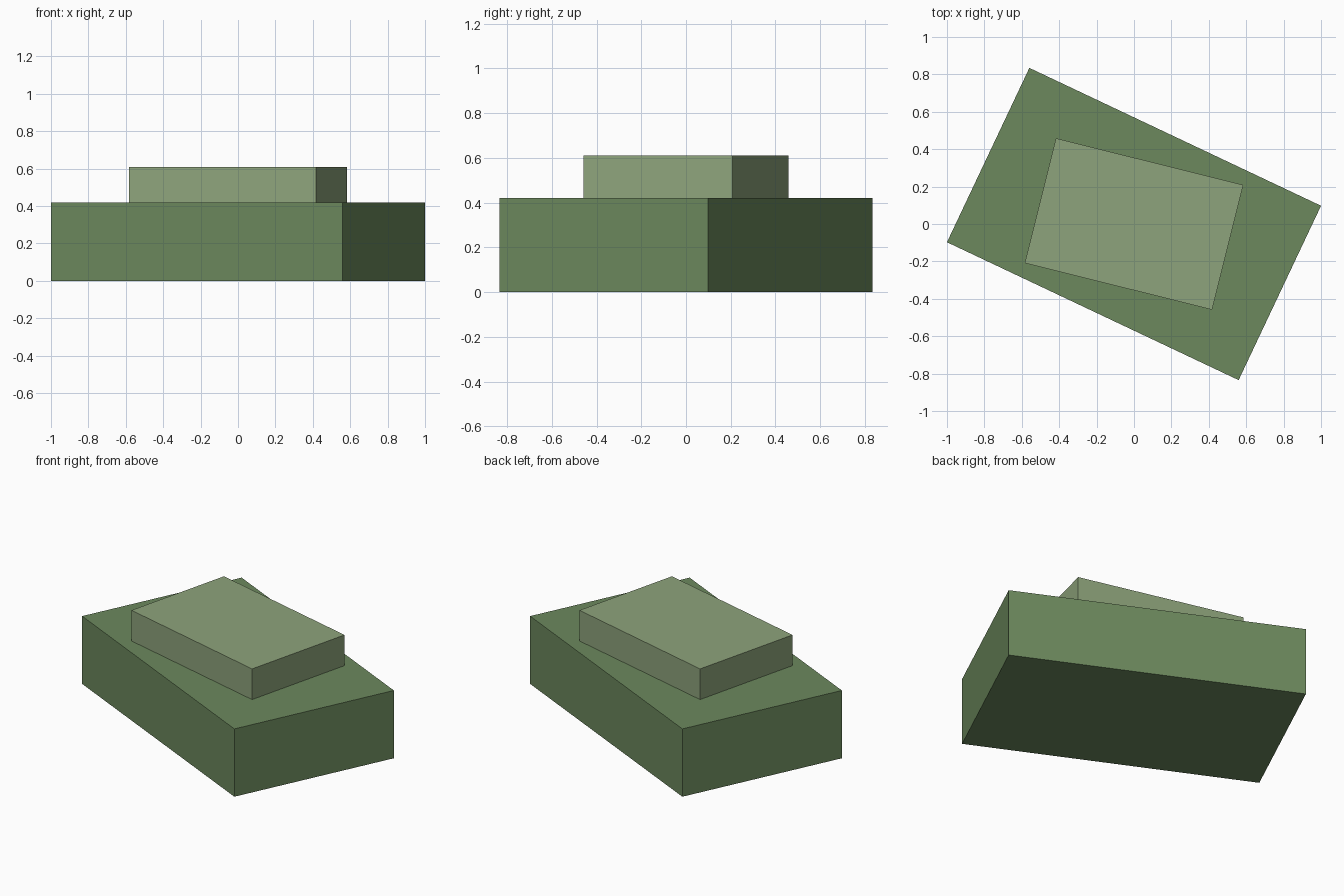
import bpy, bmesh, math
from mathutils import Matrix

if "Cube" in bpy.data.objects:
    bpy.data.objects.remove(bpy.data.objects["Cube"])


def slab(name, length, width, z0, z1, degrees, color):
    # Flat-sided box turned about the vertical axis
    bm = bmesh.new()
    bmesh.ops.create_cube(bm, size=1)
    bmesh.ops.scale(bm, vec=(length, width, z1 - z0), verts=bm.verts)
    mesh = bpy.data.meshes.new(name)
    bm.to_mesh(mesh)
    bm.free()
    mat = bpy.data.materials.new(name + "_green")
    mat.diffuse_color = (*color, 1)
    mat.use_nodes = True
    mat.node_tree.nodes["Principled BSDF"].inputs["Base Color"].default_value = mat.diffuse_color
    mesh.materials.append(mat)
    obj = bpy.data.objects.new(name, mesh)
    obj.location.z = (z0 + z1) / 2
    obj.rotation_euler.z = math.radians(degrees)
    bpy.context.collection.objects.link(obj)
    return obj


# Large lower block
slab("lower_block", 1.725, 1.031, 0.0, 0.42, -25.3, (0.15, 0.25, 0.11))

# Smaller, paler slab on top, turned slightly differently
slab("upper_slab", 1.032, 0.688, 0.42, 0.61, -14.0, (0.27, 0.37, 0.20))
